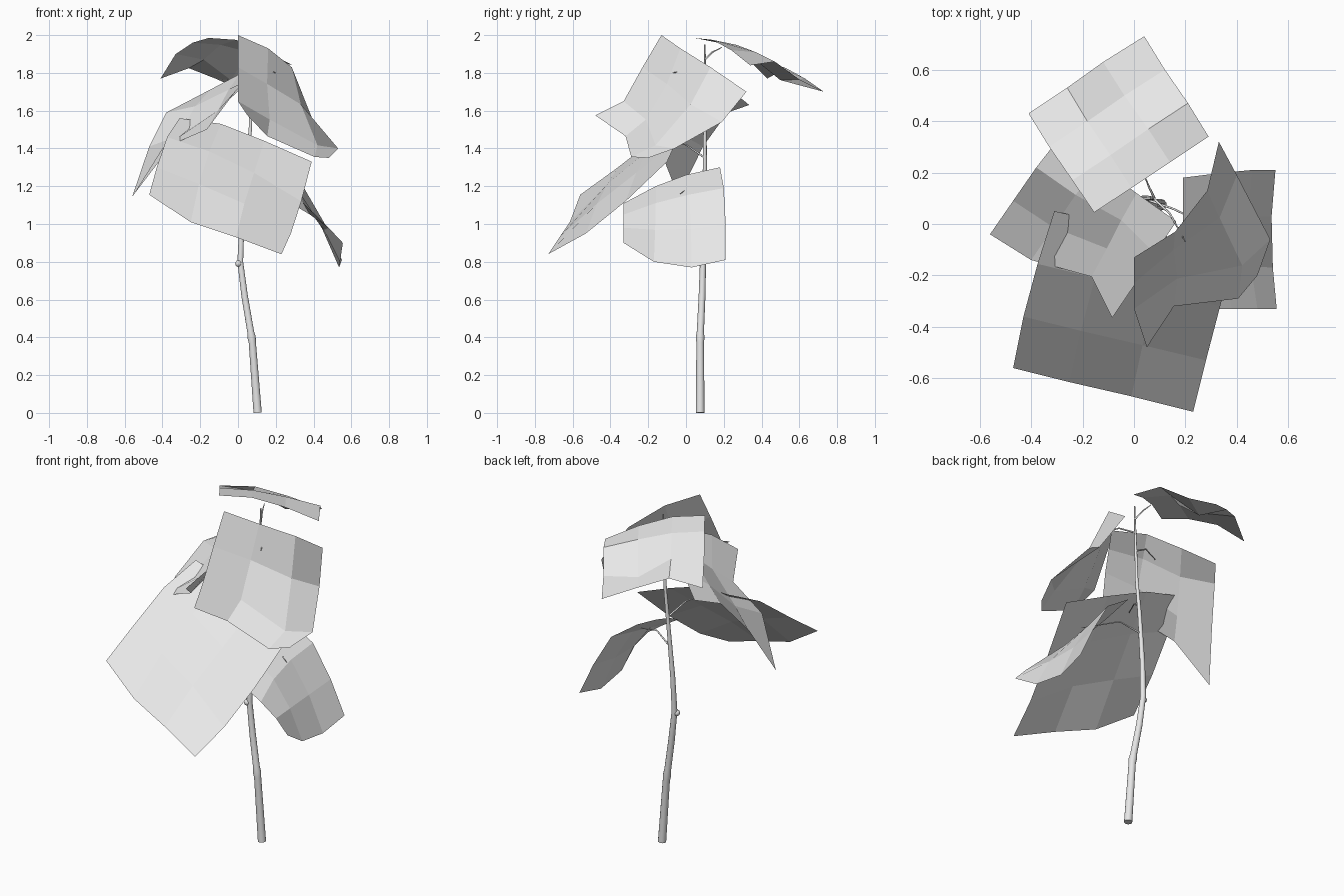
import bpy
import bmesh
from mathutils import Vector

default_cube = bpy.data.objects.get("Cube")
if default_cube:
    bpy.data.objects.remove(default_cube, do_unlink=True)

# One pale grey for the whole plant
grey = bpy.data.materials.new("pale_grey")
grey.use_nodes = True
grey.diffuse_color = (0.8, 0.8, 0.8, 1)
shader = next(n for n in grey.node_tree.nodes if n.type == "BSDF_PRINCIPLED")
shader.inputs["Base Color"].default_value = grey.diffuse_color


def leaf(name, outline, bulges):
    """Fill a twelve-point outline with a patch, lifting its four inner points."""
    ring = [Vector(p) for p in outline]

    def patch_point(i, j):
        u, v = i / 3, j / 3
        near, far = ring[i], ring[9 - i]
        left, right = ring[-j % 12], ring[3 + j]
        corners = ((ring[0] * (1 - u) + ring[3] * u) * (1 - v)
                   + (ring[9] * (1 - u) + ring[6] * u) * v)
        return near * (1 - v) + far * v + left * (1 - u) + right * u - corners

    bm = bmesh.new()
    grid = [[bm.verts.new(patch_point(i, j)) for j in range(4)] for i in range(4)]
    inner = grid[1][1:3] + grid[2][1:3]
    for vert, bulge in zip(inner, bulges):
        vert.co.z += bulge
    for i in range(3):
        for j in range(3):
            bm.faces.new((grid[i][j], grid[i + 1][j],
                          grid[i + 1][j + 1], grid[i][j + 1]))
    # Keep the upper side of the leaf outward
    bm.normal_update()
    if sum(face.normal.z for face in bm.faces) < 0:
        bmesh.ops.reverse_faces(bm, faces=bm.faces[:])
    mesh = bpy.data.meshes.new(name)
    bm.to_mesh(mesh)
    bm.free()
    mesh.materials.append(grey)
    obj = bpy.data.objects.new(name, mesh)
    bpy.context.collection.objects.link(obj)


def tube(name, path, radii):
    """Sweep a round section with changing radius along a path."""
    curve = bpy.data.curves.new(name, "CURVE")
    curve.dimensions = "3D"
    curve.bevel_depth = 1
    curve.bevel_resolution = 3
    curve.use_fill_caps = True
    spline = curve.splines.new("POLY")
    spline.points.add(len(path) - 1)
    for point, position, radius in zip(spline.points, path, radii):
        point.co = (*position, 1)
        point.radius = radius
    curve.materials.append(grey)
    obj = bpy.data.objects.new(name, curve)
    bpy.context.collection.objects.link(obj)
    bpy.ops.object.select_all(action="DESELECT")
    obj.select_set(True)
    bpy.context.view_layer.objects.active = obj
    bpy.ops.object.convert(target="MESH")
    bpy.ops.object.shade_smooth_by_angle(angle=1.1)


# Bent, tapering stem with a slight swelling at the lower joint
tube("stem",
     [(.104, .075, 0), (.076, .075, .37), (.072, .075, .4), (.067, .076, .43),
      (.035, .085, .62), (.012, .09, .8), (.02, .095, 1), (.045, .1, 1.3),
      (.065, .1, 1.5), (.08, .1, 1.95)],
     [.023, .02, .023, .019, .018, .016, .014, .011, .009, .004])

# Small bud on the stem
bpy.ops.mesh.primitive_uv_sphere_add(segments=10, ring_count=6,
                                     radius=.018, location=(.002, .083, .79))
bud = bpy.context.object
bud.name = "stem_bud"
bud.data.materials.append(grey)
bpy.ops.object.shade_smooth_by_angle(angle=1.1)

# Thin leaf stalks
stalks = {
    "top_stalk": [(.08, .1, 1.87), (.06, .14, 1.91), (.04, .19, 1.935)],
    "left_stalk": [(.075, .1, 1.79), (.14, .04, 1.82), (.2, -.07, 1.8)],
    "right_stalk": [(.07, .1, 1.68), (.0, .1, 1.715), (-.08, .08, 1.69)],
    "front_stalk": [(.05, .1, 1.35), (.0, .0, 1.42), (-.05, -.1, 1.43)],
    "low_stalk": [(.035, .1, 1.18), (.15, .06, 1.23), (.34, -.03, 1.16)],
}
for name, path in stalks.items():
    tube(name, path, [.005, .004, .002])

# Five broad leaves
leaf("top_leaf", [
    (-.155, .045, 1.985), (-.24, .17, 1.96), (-.33, .3, 1.9), (-.41, .43, 1.77),
    (-.26, .53, 1.825), (-.12, .63, 1.77), (.04, .73, 1.7), (.12, .6, 1.765),
    (.21, .47, 1.86), (.29, .34, 1.84), (.14, .24, 1.92), (-.01, .14, 1.975),
], (-.03, -.02, -.05, -.09))
leaf("front_leaf", [
    (-.31, .05, 1.56), (-.09, 0, 1.53), (.14, -.05, 1.44), (.39, -.1, 1.33),
    (.335, -.32, 1.12), (.28, -.53, .95), (.23, -.73, .84), (-.01, -.67, .93),
    (-.25, -.615, 1.01), (-.47, -.56, 1.155), (-.43, -.36, 1.3), (-.375, -.155, 1.46),
], (.02, .04, .02, .04))
leaf("right_leaf", [
    (.165, .01, 1.81), (.01, .12, 1.795), (-.14, .23, 1.715), (-.29, .335, 1.63),
    (-.38, .22, 1.59), (-.47, .09, 1.41), (-.56, -.04, 1.145), (-.4, -.14, 1.4),
    (-.165, -.205, 1.5), (-.085, -.365, 1.61), (0, -.24, 1.72), (.08, -.115, 1.78),
], (-.05, -.06, -.08, -.12))
leaf("low_leaf", [
    (.19, .18, 1.3), (.35, .2, 1.19), (.46, .21, 1), (.55, .21, .81),
    (.535, .03, .77), (.54, -.17, .8), (.555, -.33, .9), (.48, -.33, .98),
    (.38, -.33, 1.05), (.28, -.33, 1.11), (.22, -.16, 1.2), (.19, 0, 1.26),
], (.02, .02, .02, .02))
leaf("left_leaf", [
    (0, -.13, 2), (.16, -.03, 1.93), (.285, .13, 1.83), (.33, .32, 1.7),
    (.4, .19, 1.54), (.53, -.06, 1.4), (.48, -.2, 1.35), (.405, -.29, 1.355),
    (.155, -.32, 1.465), (.05, -.48, 1.575), (0, -.33, 1.65), (0, -.23, 1.83),
], (0, 0, 0, -.03))
